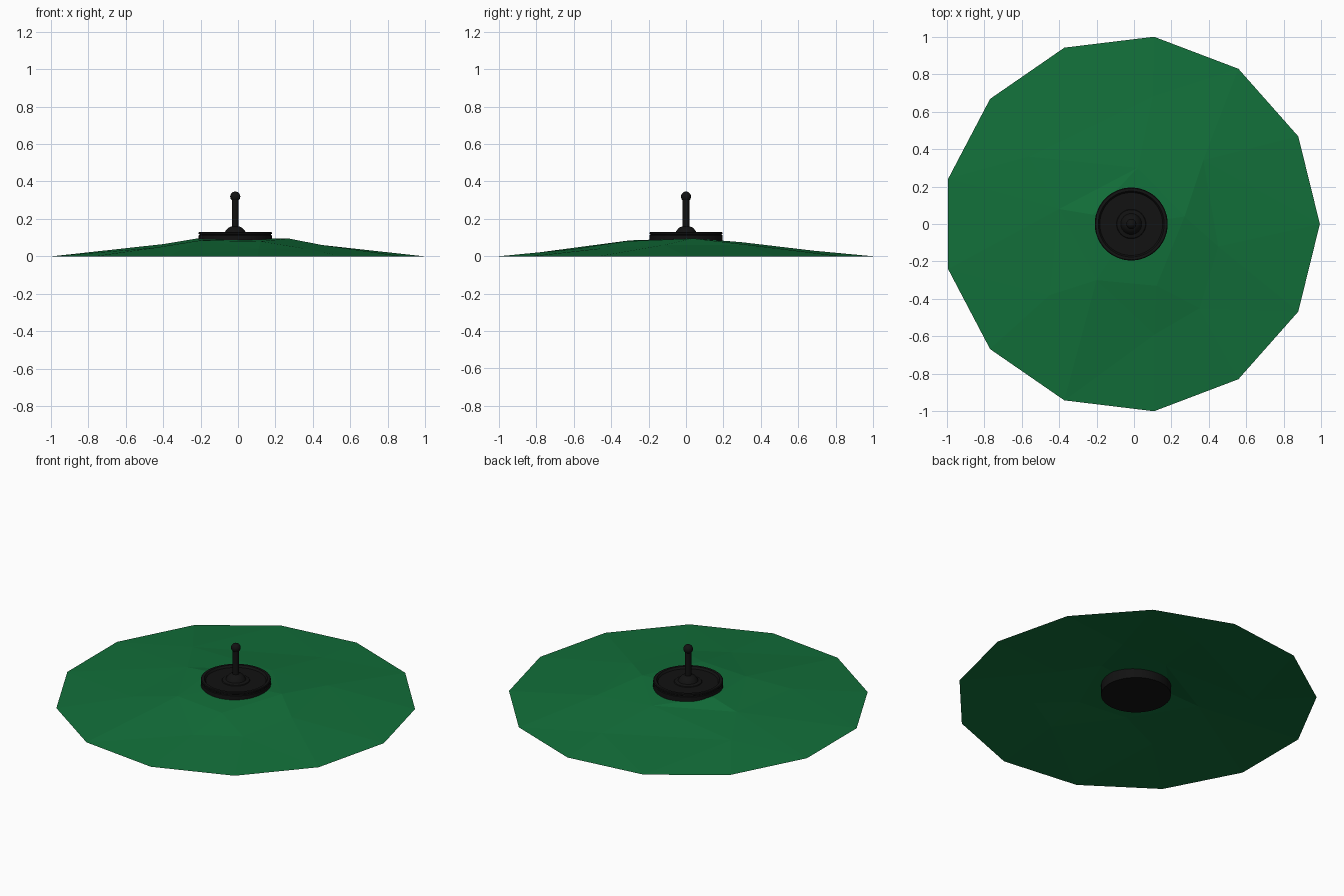
import bpy, bmesh
from math import cos, sin, pi, radians
from mathutils import Vector
from mathutils.geometry import delaunay_2d_cdt

if "Cube" in bpy.data.objects:
    bpy.data.objects.remove(bpy.data.objects["Cube"])

CX = -0.0147  # common axis of mound and pole


def material(name, rgb):
    m = bpy.data.materials.new(name)
    m.diffuse_color = (*rgb, 1)
    m.use_nodes = True
    m.node_tree.nodes["Principled BSDF"].inputs["Base Color"].default_value = m.diffuse_color
    return m


GREEN = material("green", (0.006, 0.16, 0.042))
BLACK = material("black", (0.006, 0.006, 0.006))


def add_object(name, verts, faces, mat):
    me = bpy.data.meshes.new(name)
    me.from_pydata(verts, [], faces)
    me.materials.append(mat)
    ob = bpy.data.objects.new(name, me)
    bpy.context.collection.objects.link(ob)
    return ob


def lathe(name, profile, n, mat):
    """Revolve (radius, z) points around the axis, capping open ends."""
    verts = [(CX + r * cos(2 * pi * i / n), r * sin(2 * pi * i / n), z)
             for r, z in profile for i in range(n)]
    faces = [(k * n + i, k * n + (i + 1) % n, (k + 1) * n + (i + 1) % n, (k + 1) * n + i)
             for k in range(len(profile) - 1) for i in range(n)]
    faces.append(tuple(reversed(range(n))))
    faces.append(tuple(range((len(profile) - 1) * n, len(profile) * n)))
    ob = add_object(name, verts, faces, mat)
    bpy.ops.object.select_all(action='DESELECT')
    ob.select_set(True)
    bpy.context.view_layer.objects.active = ob
    bpy.ops.object.shade_smooth_by_angle(angle=radians(35))
    return ob


# mound: open 13-sided faceted shell with irregular bumps
R, N = 1.0074, 13
points = [(CX + R * cos(2 * pi * i / N), R * sin(2 * pi * i / N), 0) for i in range(N)]
points += [(-0.56, 0.36, 0.04), (0.37, 0.34, 0.06), (0.45, -0.12, 0.06),
           (0.35, -0.45, 0.042), (0.11, -0.59, 0.04), (0.12, -0.33, 0.08),
           (-0.20, -0.30, 0.085), (-0.40, 0.08, 0.065), (0.27, 0.04, 0.095),
           (-0.22, 0.05, 0.095), (0.02, 0.30, 0.075), (-0.45, -0.38, 0.045),
           (0.10, 0.68, 0.03), (0.0, 0.0, 0.095)]
flat, _, tris, origin, _, _ = delaunay_2d_cdt([Vector(p[:2]) for p in points], [], [], 0, 1e-5)
mound = add_object("mound", [(v.x, v.y, points[origin[i][0]][2]) for i, v in enumerate(flat)],
                   [tuple(t) for t in tris], GREEN)
bm = bmesh.new()
bm.from_mesh(mound.data)
for f in bm.faces:
    f.normal_update()
    if f.normal.z < 0:
        f.normal_flip()
bm.to_mesh(mound.data)
bm.free()

# round base sunk in the mound, with a grooved rim and shallow dish
lathe("base_dish", [(0.195, 0.03), (0.195, 0.112), (0.191, 0.115), (0.191, 0.117),
                    (0.195, 0.120), (0.195, 0.127), (0.191, 0.130), (0.176, 0.130),
                    (0.168, 0.118), (0.02, 0.118)], 48, BLACK)

# domed collar at the foot of the post
lathe("collar", [(0.080, 0.116), (0.076, 0.122), (0.056, 0.126), (0.050, 0.138),
                 (0.038, 0.152), (0.020, 0.160)], 32, BLACK)

# post
lathe("post", [(0.0185, 0.11), (0.0185, 0.32)], 24, BLACK)

# round knob on top
knob = [(max(0.0005, 0.027 * sin(a * pi / 12)), 0.319 - 0.027 * cos(a * pi / 12))
        for a in range(3, 13)]
lathe("knob", knob, 24, BLACK)
